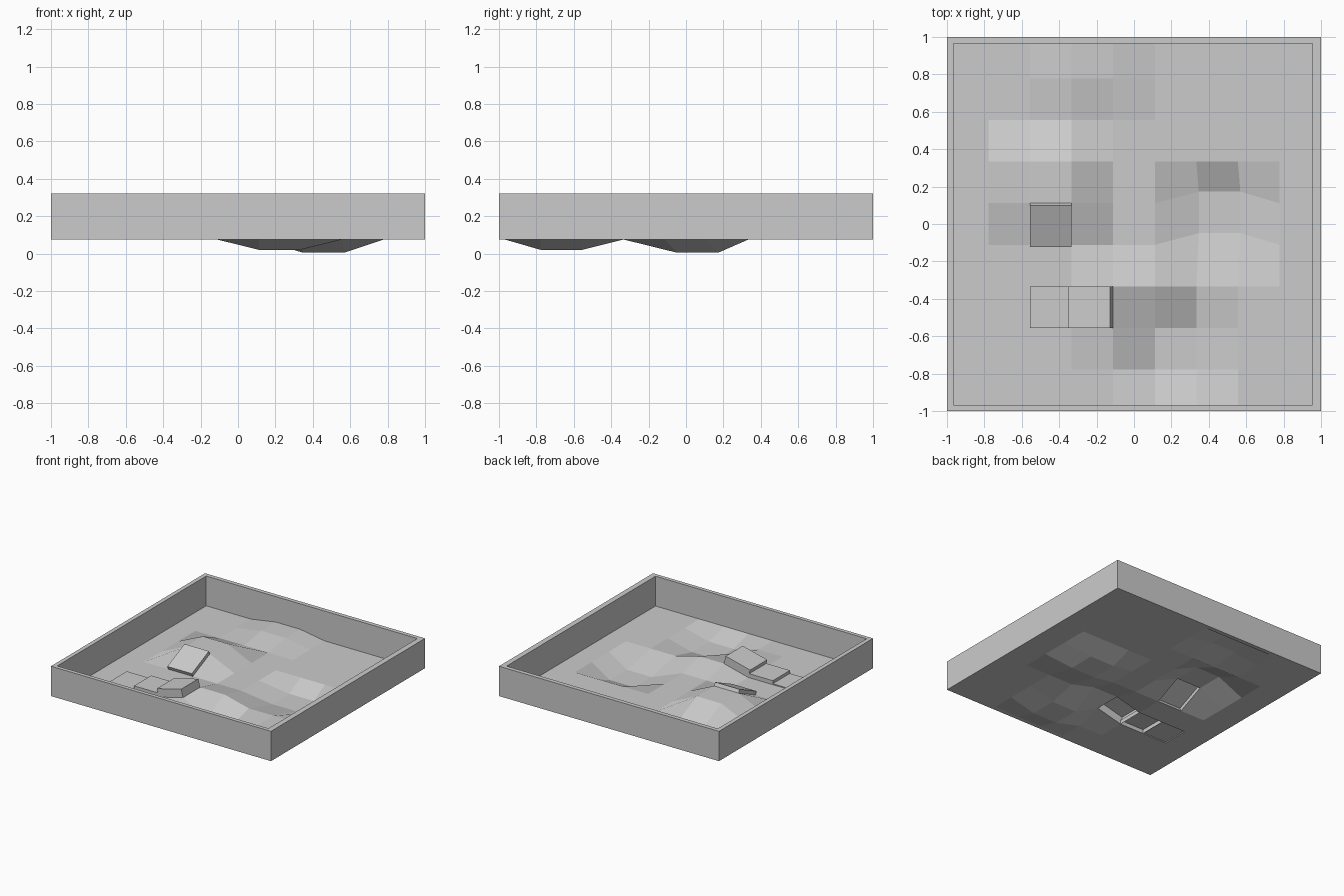
import bpy, bmesh
from mathutils import Vector

if "Cube" in bpy.data.objects:
    bpy.data.objects.remove(bpy.data.objects["Cube"])

FLOOR, RIM = 0.075, 0.32
X0, X1, Y0, Y1 = -0.965, 0.955, -0.968, 0.965   # inner faces of the walls
N = 9


def finish(name, bm):
    bm.normal_update()
    mesh = bpy.data.meshes.new(name)
    bm.to_mesh(mesh)
    bm.free()
    obj = bpy.data.objects.new(name, mesh)
    bpy.context.collection.objects.link(obj)
    return obj


# Wall frame: outer and inner rectangles joined at bottom and top
bm = bmesh.new()


def rectangle(x0, x1, y0, y1, z):
    return [bm.verts.new(p) for p in
            ((x0, y0, z), (x1, y0, z), (x1, y1, z), (x0, y1, z))]


loops = [rectangle(-1, 1, -1, 1, FLOOR), rectangle(-1, 1, -1, 1, RIM),
         rectangle(X0, X1, Y0, Y1, RIM), rectangle(X0, X1, Y0, Y1, FLOOR)]
for k in range(4):
    a, b = loops[k], loops[(k + 1) % 4]
    for i in range(4):
        j = (i + 1) % 4
        bm.faces.new((a[i], a[j], b[j], b[i]))
bmesh.ops.recalc_face_normals(bm, faces=bm.faces)
finish("wall_frame", bm)

# Terrain floor: 9 x 9 grid fitted inside the walls
bm = bmesh.new()


def grid_line(i, low, high):
    return low if i == 0 else high if i == N else -1 + 2 * i / N


v = [[bm.verts.new((grid_line(i, X0, X1), grid_line(j, Y0, Y1), FLOOR))
      for j in range(N + 1)] for i in range(N + 1)]
cell = {(i, j): bm.faces.new((v[i][j], v[i + 1][j], v[i + 1][j + 1], v[i][j + 1]))
        for i in range(N) for j in range(N)}


def move_cell(i, j, offset):
    for vert in cell[i, j].verts:
        vert.co += Vector(offset)


move_cell(2, 5, (0, 0, 0.10))            # hill
move_cell(3, 8, (0, 0, 0.036))           # swell at the back wall
move_cell(5, 1, (0, 0, -0.055))          # front hollow
move_cell(6, 4, (0.013, 0.062, -0.07))   # right hollow
for i, j in ((4, 2), (4, 3), (5, 3)):    # ridge
    v[i][j].co.z += 0.055
bm.normal_update()

# Raised panels, each pushed out along its own normal
panels = [((1, 2), 0.008), ((2, 2), 0.033), ((3, 2), 0.067), ((2, 4), 0.03)]
for key, height in panels:
    normal = cell[key].normal.copy()
    top = bmesh.ops.extrude_discrete_faces(bm, faces=[cell[key]])["faces"][0]
    for vert in top.verts:
        vert.co += normal * height
finish("terrain_floor", bm)
